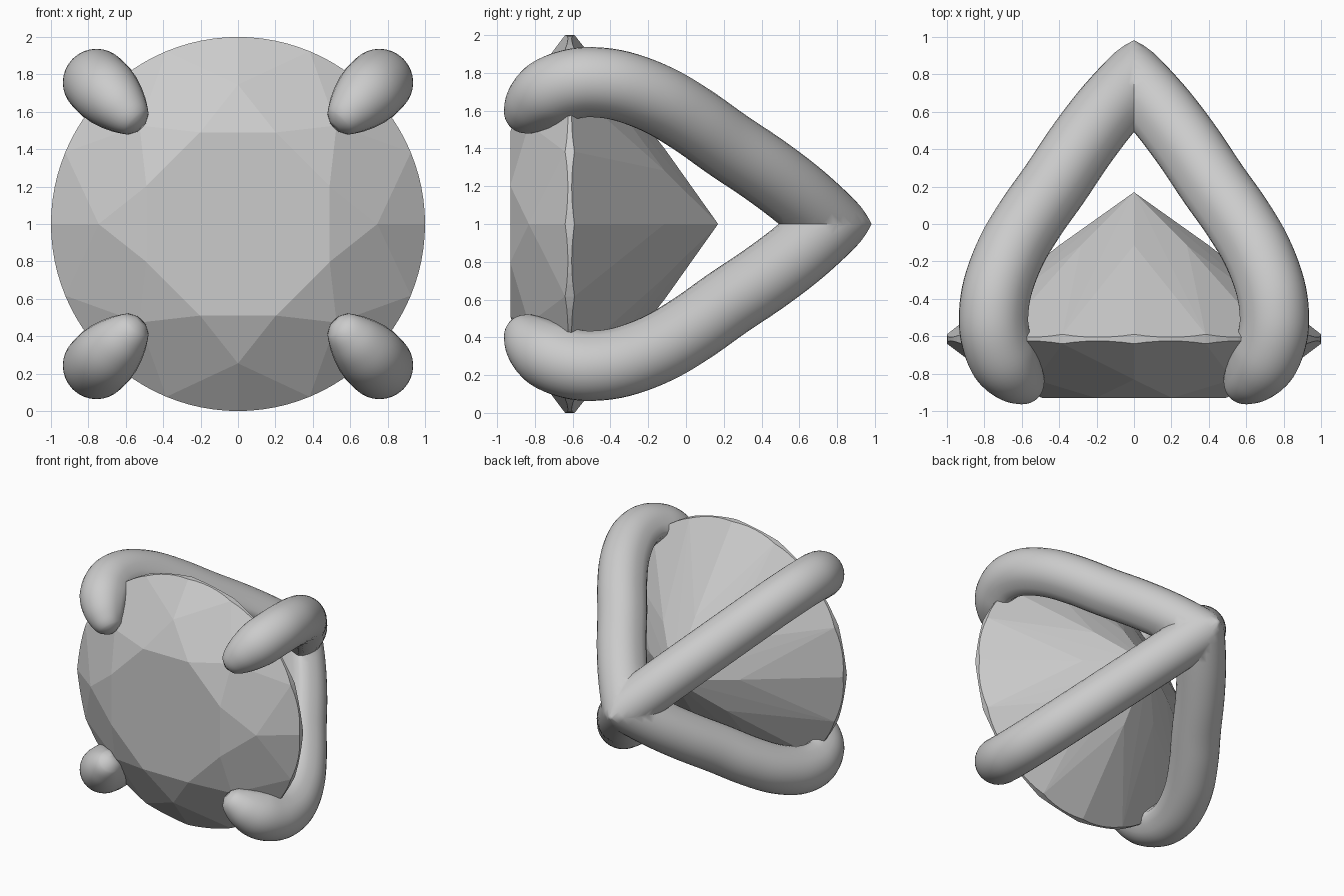
import bpy, bmesh, math
from mathutils import Vector

if "Cube" in bpy.data.objects:
    bpy.data.objects.remove(bpy.data.objects["Cube"])

C = Vector((0, 0, 1))           # stone axis runs along y through this point


def polar(r, deg, y):
    a = math.radians(deg)
    return Vector((r * math.cos(a), y, r * math.sin(a)))


def make_object(name, bm):
    bmesh.ops.recalc_face_normals(bm, faces=bm.faces)
    me = bpy.data.meshes.new(name)
    bm.to_mesh(me)
    bm.free()
    ob = bpy.data.objects.new(name, me)
    ob.location = C
    bpy.context.collection.objects.link(ob)
    return ob


# Round brilliant stone: hull of table, star, girdle, pavilion and culet points
pts = [Vector((0, 0.17, 0))]
for k in range(8):
    pts.append(polar(0.53, 45 * k + 22.5, -0.93))
    pts.append(polar(0.745, 45 * k, -0.832))
    pts.append(polar(0.40, 45 * k, -0.114))
mid = math.radians(11.25)
for k in range(96):
    deg = k * 3.75
    dip = math.cos(math.radians(deg % 22.5 - 11.25)) - math.cos(mid)
    pts.append(polar(1, deg, -0.64 + 0.77 * dip))    # scalloped crown edge
    pts.append(polar(1, deg, -0.59 - 0.80 * dip))    # scalloped pavilion edge
bm = bmesh.new()
for p in pts:
    bm.verts.new(p)
bmesh.ops.convex_hull(bm, input=bm.verts[:])
bmesh.ops.delete(bm, geom=[v for v in bm.verts if not v.link_faces], context='VERTS')
bmesh.ops.dissolve_limit(bm, angle_limit=math.radians(0.6),
                         verts=bm.verts[:], edges=bm.edges[:])
make_object("gemstone", bm)

# Prong path: distance from axis, y, section scale (rear apex to front tip)
path = [(-0.50, 1.00, 1), (-0.30, 0.93, 1), (-0.08, 0.82, 1), (0.18, 0.63, 1),
        (0.40, 0.43, 1), (0.61, 0.21, 1), (0.79, 0.03, 1), (0.94, -0.15, 1),
        (1.04, -0.34, 1), (1.07, -0.50, 1), (1.05, -0.62, 1), (0.99, -0.73, 0.98),
        (0.91, -0.805, 0.86), (0.83, -0.85, 0.68), (0.765, -0.87, 0.46),
        (0.735, -0.878, 0.2)]
path = [Vector(p) for p in path]


def spline(p, steps=5):
    out = []
    for i in range(1, len(p) - 2):
        a, b, c, d = p[i - 1:i + 3]
        for s in range(steps):
            t = s / steps
            out.append(0.5 * (2 * b + (c - a) * t + (2 * a - 5 * b + 4 * c - d) * t * t
                              + (3 * b - a - 3 * c + d) * t ** 3))
    return out + [p[-2], p[-1]]


# Section (sideways, outward): round outside, straight sides, flat inside
half = [(0.18 * math.sin(a), 0.18 * math.cos(a))
        for a in (math.pi / 2 * i / 8 for i in range(9))]
half += [(0.175, -0.06), (0.16, -0.11), (0.135, -0.135), (0.08, -0.142), (0, -0.145)]
section = half + [(-u, v) for u, v in half[-2:0:-1]]

diag = Vector((1, 0, 1)).normalized()
side = Vector((1, 0, -1)).normalized()
back = Vector((0, 1, 0))
line = spline(path)
bm = bmesh.new()
rings = []
for i, p in enumerate(line):
    t = (line[min(i + 1, len(line) - 1)] - line[max(i - 1, 0)]).xy.normalized()
    out = diag * -t.y + back * t.x
    o = diag * p.x + back * p.y
    rings.append([bm.verts.new(o + side * u * p.z + out * v * p.z) for u, v in section])
n = len(section)
for a, b in zip(rings, rings[1:]):
    for j in range(n):
        bm.faces.new((a[j], a[(j + 1) % n], b[(j + 1) % n], b[j]))
bm.faces.new(rings[-1])
# Mitre the rear end on both symmetry planes
for no in ((1, 0, 0), (0, 0, 1)):
    bmesh.ops.bisect_plane(bm, geom=bm.verts[:] + bm.edges[:] + bm.faces[:], dist=1e-5,
                           plane_co=(0, 0, 0), plane_no=no, clear_inner=True)
prongs = make_object("prongs", bm)
m = prongs.modifiers.new("mirror", 'MIRROR')
m.use_axis = (True, False, True)
m.merge_threshold = 0.0005

# Smooth prongs, with mitre edges kept crisp
bpy.context.view_layer.objects.active = prongs
prongs.select_set(True)
bpy.ops.object.modifier_apply(modifier="mirror")
bpy.ops.object.shade_smooth_by_angle(angle=math.radians(40))
